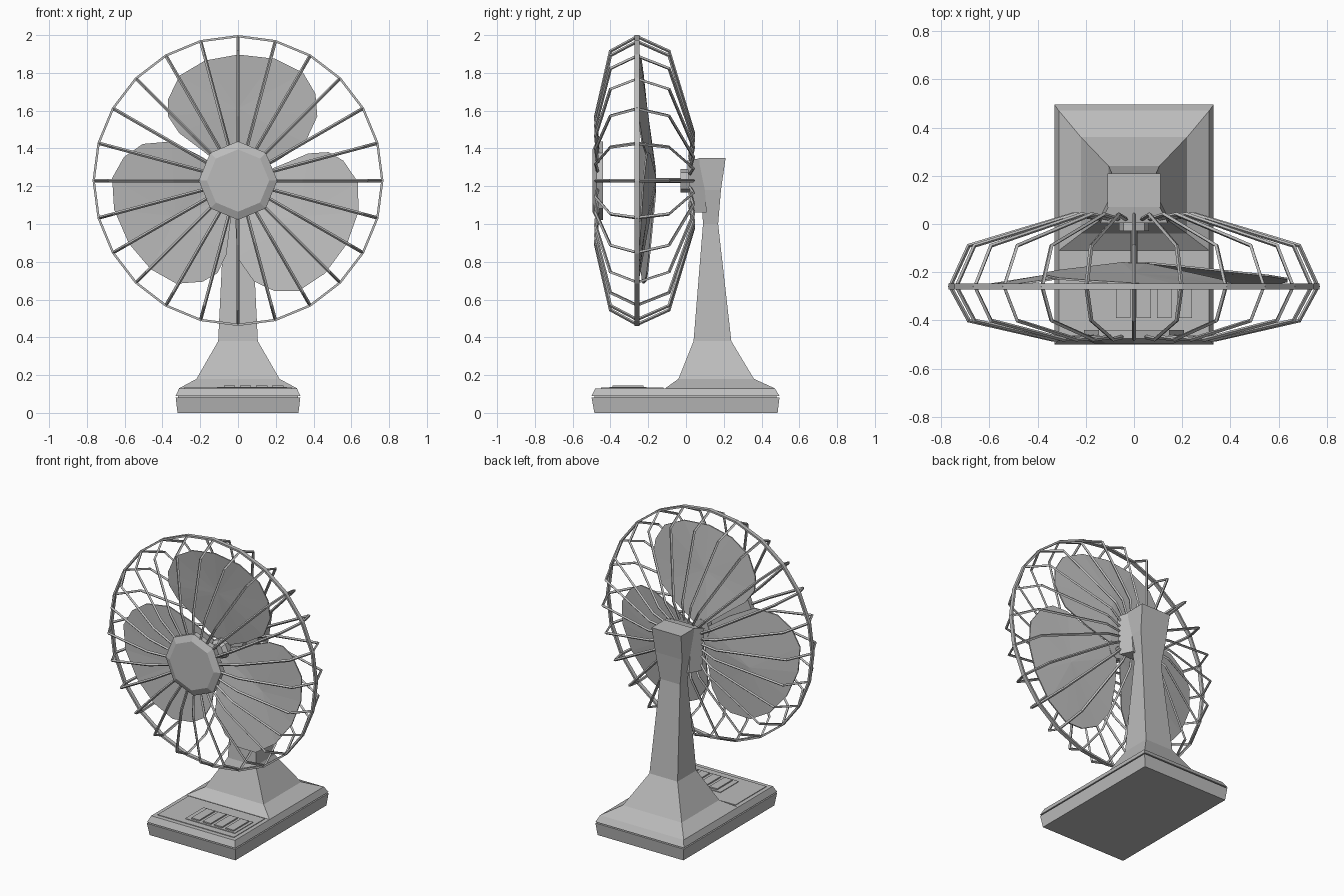
import bpy, bmesh, math
from mathutils import Vector

cube = bpy.data.objects.get("Cube")
if cube:
    bpy.data.objects.remove(cube, do_unlink=True)

GREY = (0.5, 0.5, 0.5, 1)
mat = bpy.data.materials.new("plain grey")
mat.use_nodes = True
mat.diffuse_color = GREY
mat.node_tree.nodes["Principled BSDF"].inputs["Base Color"].default_value = GREY

AXIS_Z = 1.23   # height of the fan axis
SPOKES = 24


def add_object(name, data):
    ob = bpy.data.objects.new(name, data)
    bpy.context.collection.objects.link(ob)
    data.materials.append(mat)
    return ob


def skin(name, rings, closed=False):
    """Join equal-length rings of points with faces; cap the ends unless closed."""
    bm = bmesh.new()
    loops = [[bm.verts.new(p) for p in ring] for ring in rings]
    pairs = list(zip(loops, loops[1:]))
    if closed:
        pairs.append((loops[-1], loops[0]))
    else:
        bm.faces.new(loops[0])
        bm.faces.new(loops[-1])
    n = len(loops[0])
    for a, b in pairs:
        for i in range(n):
            j = (i + 1) % n
            bm.faces.new((a[i], a[j], b[j], b[i]))
    bmesh.ops.recalc_face_normals(bm, faces=bm.faces)
    mesh = bpy.data.meshes.new(name)
    bm.to_mesh(mesh)
    bm.free()
    return add_object(name, mesh)


def loft(name, sections):
    """Stack rectangles given as (z, half width, front y, back y)."""
    return skin(name, [[(-w, f, z), (w, f, z), (w, b, z), (-w, b, z)]
                       for z, w, f, b in sections])


def box(name, x0, x1, y0, y1, z0, z1):
    return skin(name, [[(x0, y0, z), (x1, y0, z), (x1, y1, z), (x0, y1, z)]
                       for z in (z0, z1)])


def polar(r, a, y):
    return Vector((r * math.cos(a), y, AXIS_Z + r * math.sin(a)))


def lathe(name, profile, sides, closed=False):
    """Turn a (y, radius) profile round the fan axis."""
    return skin(name, [[polar(r, math.tau * i / sides, y) for i in range(sides)]
                       for y, r in profile], closed)


# Base tray, seam and top cover
loft("base_tray", [(0, .32, -.485, .485), (.082, .33, -.5, .495)])
loft("base_seam", [(.08, .318, -.485, .48), (.092, .318, -.485, .48)])
loft("base_cover", [(.09, .33, -.5, .495), (.13, .312, -.48, .47)])

# Control panel and buttons
box("control_panel", -.285, .285, -.45, -.12, .128, .134)
box("button_plate", -.11, .26, -.405, -.21, .132, .138)
for i in range(4):
    x = -.075 + .085 * i
    box(f"button_{i + 1}", x, x + .06, -.39, -.225, .13, .146)

# Column rising from a flared foot to the head
loft("column", [(.13, .312, -.11, .47), (.18, .22, -.04, .36),
                (.38, .105, .04, .24), (1.0, .075, .09, .17),
                (1.18, .1, .08, .185), (1.35, .11, .07, .21)])

# Motor housing flaring towards the cage
skin("motor_housing", [
    [(-w, y + .025, lo), (w, y + .025, lo), (w, y, hi), (-w, y, hi)]
    for y, w, lo, hi in ((.005, .14, 1.06, 1.335), (.085, .1, 1.06, 1.35))])
lathe("motor_boss", [(-.03, .062), (.03, .062)], 8)
lathe("shaft", [(-.2, .014), (0, .014)], 8)
lathe("blade_hub", [(-.225, .045), (-.2, .065), (-.16, .065)], 8)

# Three blades, coned forwards and slightly pitched
outline = [(-.05, .05), (-.19, .16), (-.31, .25), (-.37, .34), (-.37, .43),
           (-.31, .555), (-.175, .635), (0, .667), (.195, .645), (.345, .57),
           (.41, .46), (.42, .34), (.355, .2), (.2, .1), (.05, .03)]


def blade_point(x, h, turn, offset):
    r, a = math.hypot(x, h), math.atan2(h, x)
    return polar(r, a + turn, -.155 - .14 * r - .055 * x + offset)


for k in range(3):
    turn = math.tau * k / 3
    bm = bmesh.new()
    for offset in (-.004, .004):
        mid = bm.verts.new(blade_point(0, .38, turn, offset))
        rim = [bm.verts.new(blade_point(x, h, turn, offset)) for x, h in outline]
        for i in range(len(rim)):
            bm.faces.new((mid, rim[i - 1], rim[i]))
    bmesh.ops.bridge_loops(bm, edges=[e for e in bm.edges if e.is_boundary])
    bmesh.ops.recalc_face_normals(bm, faces=bm.faces)
    mesh = bpy.data.meshes.new(f"blade_{k + 1}")
    bm.to_mesh(mesh)
    bm.free()
    add_object(f"blade_{k + 1}", mesh)

# Front cap of the cage
lathe("cage_cap", [(-.495, .165), (-.475, .208), (-.44, .208)], 8)

# Rim band of the cage
lathe("cage_rim", [(-.272, .77), (-.246, .77), (-.246, .758), (-.272, .758)],
      SPOKES, closed=True)

# Cage wires, front to back
wire_path = [(-.465, .15), (-.478, .34), (-.4, .685), (-.259, .762),
             (-.09, .685), (.04, .25), (.02, .13)]
curve = bpy.data.curves.new("cage_wires", "CURVE")
curve.dimensions = "3D"
curve.bevel_depth = .009
curve.bevel_resolution = 0
curve.use_fill_caps = True
for i in range(SPOKES):
    spline = curve.splines.new("POLY")
    spline.points.add(len(wire_path) - 1)
    for point, (y, r) in zip(spline.points, wire_path):
        point.co = (*polar(r, math.tau * i / SPOKES, y), 1)
    for point in spline.points:
        point.radius = 1
wires = add_object("cage_wires", curve)
for spline in curve.splines:
    spline.use_smooth = False
